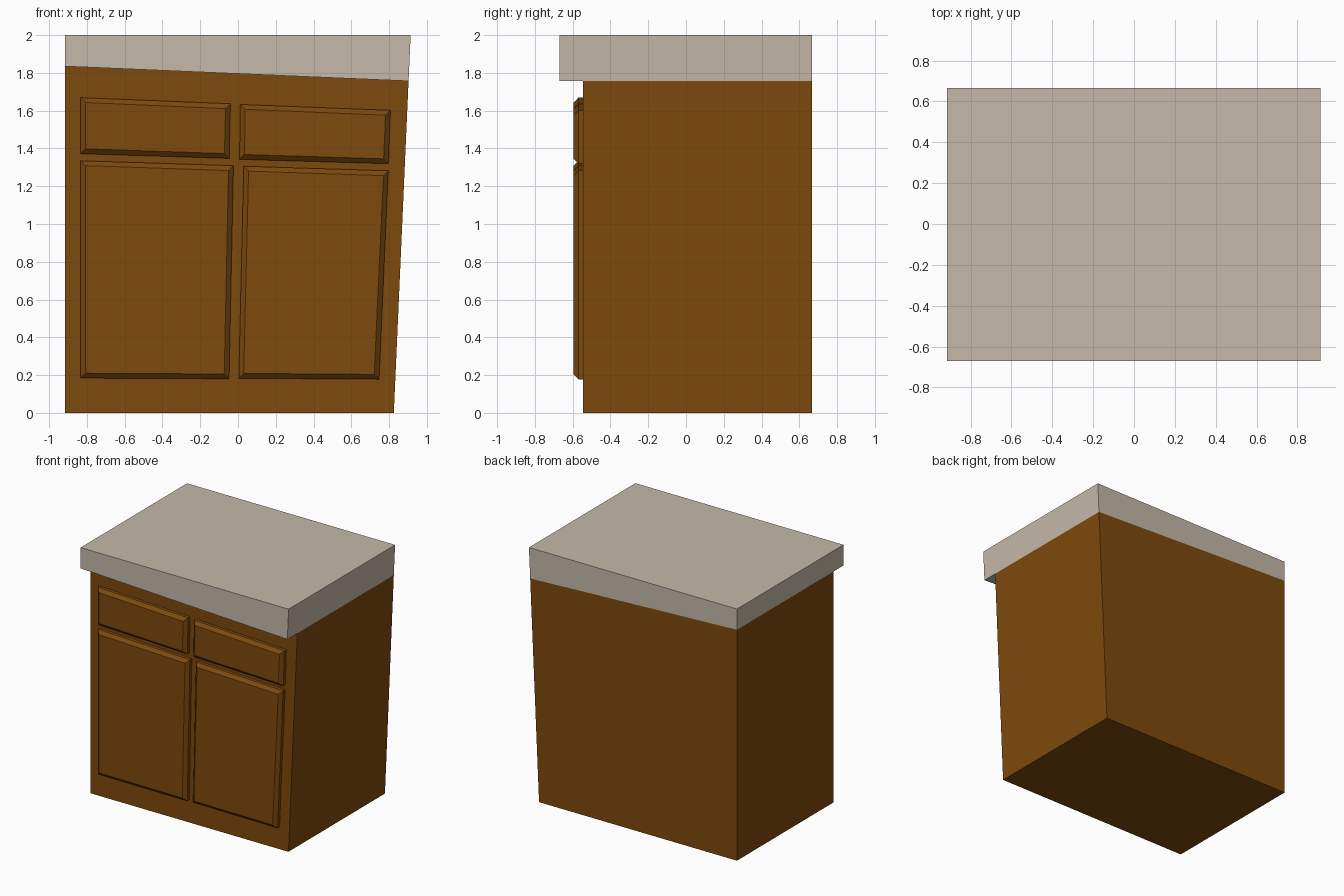
import bpy

if "Cube" in bpy.data.objects:
    bpy.data.objects.remove(bpy.data.objects["Cube"])


def material(name, rgb):
    m = bpy.data.materials.new(name)
    m.diffuse_color = (*rgb, 1)
    m.use_nodes = True
    m.node_tree.nodes["Principled BSDF"].inputs["Base Color"].default_value = m.diffuse_color
    return m


WOOD = material("brown wood", (0.21, 0.068, 0.004))
STONE = material("beige stone", (0.56, 0.49, 0.40))


def loft(name, rings, mat):
    """Closed solid through a series of (y, [(x, z) * 4]) rings, front to back.
    Corners run top left, top right, bottom right, bottom left seen from the front."""
    verts = [(x, y, z) for y, ring in rings for x, z in ring]
    last = len(verts) - 4
    faces = [(3, 2, 1, 0), tuple(range(last, last + 4))]
    for r in range(0, last, 4):
        for i in range(4):
            j = (i + 1) % 4
            faces.append((r + i, r + j, r + 4 + j, r + 4 + i))
    mesh = bpy.data.meshes.new(name)
    mesh.from_pydata(verts, [], faces)
    mesh.materials.append(mat)
    obj = bpy.data.objects.new(name, mesh)
    bpy.context.collection.objects.link(obj)
    return obj


# Leaning cabinet body
body = [(-0.915, 1.835), (0.903, 1.757), (0.825, 0), (-0.915, 0)]
loft("cabinet_body", [(-0.545, body), (0.667, body)], WOOD)

# Wedge-shaped countertop overhanging the front
top = [(-0.915, 2), (0.914, 2), (0.903, 1.757), (-0.915, 1.835)]
loft("countertop", [(-0.67, top), (0.667, top)], STONE)


# Crooked chamfered fronts
def panel(name, corners, inset=0.026):
    signs = [(1, -1), (-1, -1), (-1, 1), (1, 1)]
    face = [(x + sx * inset, z + sz * inset)
            for (x, z), (sx, sz) in zip(corners, signs)]
    loft(name, [(-0.595, face), (-0.57, corners), (-0.54, corners)], WOOD)


panel("left_drawer", [(-0.833, 1.669), (-0.04, 1.637), (-0.046, 1.347), (-0.833, 1.372)])
panel("right_drawer", [(0.012, 1.633), (0.807, 1.602), (0.797, 1.319), (0.008, 1.342)])
panel("left_door", [(-0.833, 1.335), (-0.024, 1.309), (-0.047, 0.18), (-0.833, 0.184)])
panel("right_door", [(0.03, 1.306), (0.796, 1.282), (0.747, 0.178), (0.004, 0.183)])
